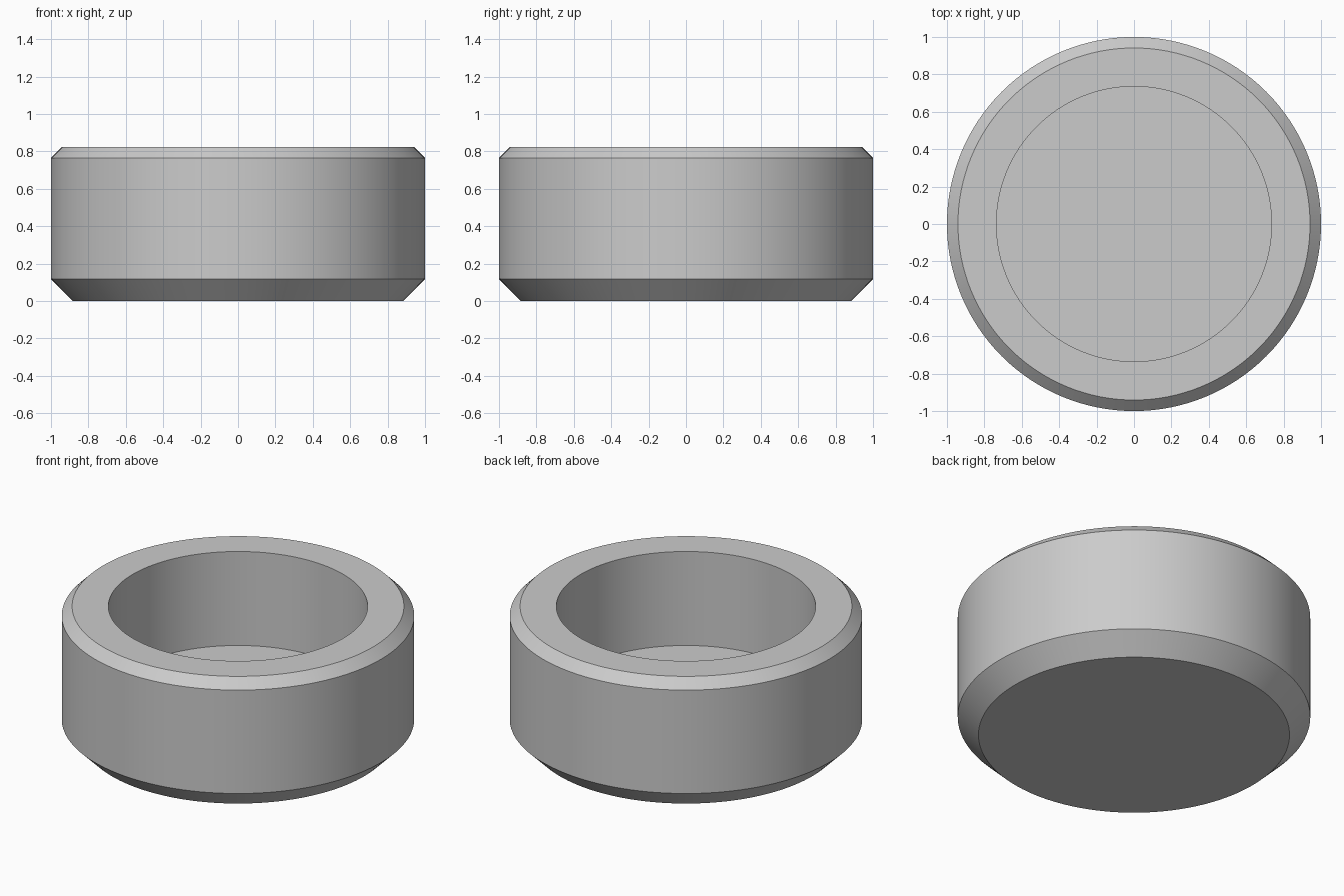
import bpy
import bmesh
import math

cube = bpy.data.objects.get("Cube")
if cube:
    bpy.data.objects.remove(cube, do_unlink=True)

SEGMENTS = 128
UNIT = 1 / 17  # chamfer size

# Plain grey material
grey = bpy.data.materials.new("grey")
grey.use_nodes = True
colour = (0.6, 0.6, 0.6, 1)
grey.diffuse_color = colour
grey.node_tree.nodes["Principled BSDF"].inputs["Base Color"].default_value = colour

# Half section: underside, lower chamfer, wall, upper chamfer, rim, bore, floor
profile = [(0, 0), (15, 0), (17, 2), (17, 13), (16, 14), (12.5, 14), (12.5, 4), (0, 4)]

# Revolve the section around z
bm = bmesh.new()
verts = [bm.verts.new((r * UNIT, 0, z * UNIT)) for r, z in profile]
edges = [bm.edges.new(pair) for pair in zip(verts, verts[1:])]
bmesh.ops.spin(bm, geom=verts + edges, cent=(0, 0, 0), axis=(0, 0, 1),
               angle=math.tau, steps=SEGMENTS, use_merge=True)
bmesh.ops.remove_doubles(bm, verts=bm.verts, dist=0.0001)
bmesh.ops.recalc_face_normals(bm, faces=bm.faces)

mesh = bpy.data.meshes.new("round_cup")
bm.to_mesh(mesh)
bm.free()
mesh.materials.append(grey)
cup = bpy.data.objects.new("round_cup", mesh)
bpy.context.collection.objects.link(cup)

# Smooth round walls, crisp chamfer edges
bpy.ops.object.select_all(action="DESELECT")
cup.select_set(True)
bpy.context.view_layer.objects.active = cup
bpy.ops.object.shade_smooth_by_angle(angle=math.radians(30))
